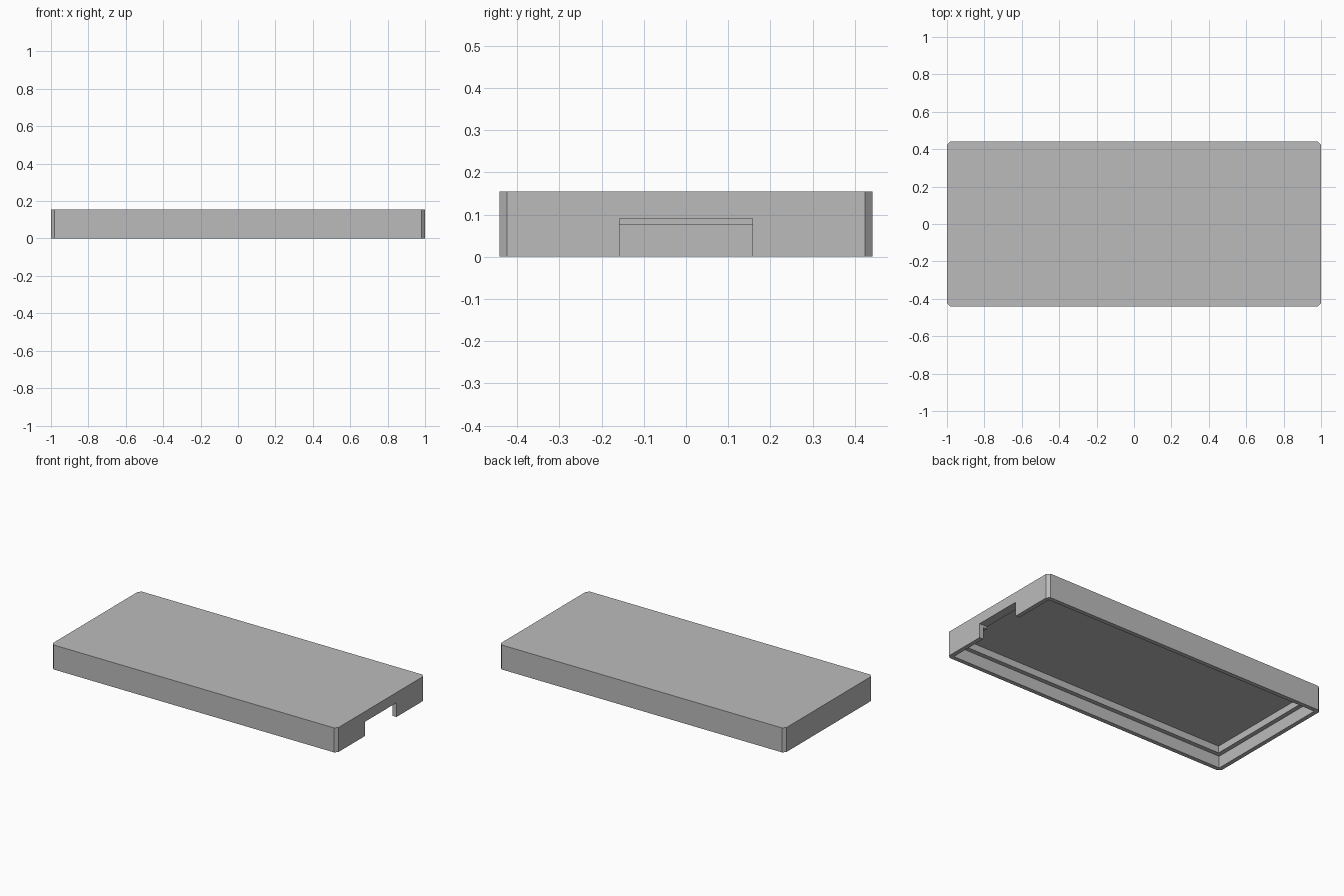
import bpy
import bmesh

LENGTH, WIDTH, HEIGHT = 2.0, 0.884, 0.155
CHAMFER = 0.018
RIM, LEDGE = 0.027, 0.028          # lip thickness, ledge width
LEDGE_Z, CEILING_Z = 0.075, 0.118
NOTCH_WIDTH, NOTCH_Z = 0.315, 0.09

default_cube = bpy.data.objects.get("Cube")
if default_cube:
    bpy.data.objects.remove(default_cube, do_unlink=True)

grey = bpy.data.materials.new("plain grey")
grey.use_nodes = True
grey.diffuse_color = (0.5, 0.5, 0.5, 1)
grey.node_tree.nodes["Principled BSDF"].inputs["Base Color"].default_value = (0.5, 0.5, 0.5, 1)


def block(name, x, y, z, chamfer=0.0):
    """Box from (min, max) ranges, with optional chamfered upright edges."""
    bm = bmesh.new()
    bmesh.ops.create_cube(bm, size=1)
    for v in bm.verts:
        for axis, (low, high) in enumerate((x, y, z)):
            v.co[axis] = high if v.co[axis] > 0 else low
    if chamfer:
        upright = [e for e in bm.edges if abs(e.verts[0].co.z - e.verts[1].co.z) > 0.01]
        bmesh.ops.bevel(bm, geom=upright, offset=chamfer, segments=1, affect='EDGES')
    mesh = bpy.data.meshes.new(name)
    bm.to_mesh(mesh)
    bm.free()
    mesh.materials.append(grey)
    obj = bpy.data.objects.new(name, mesh)
    bpy.context.collection.objects.link(obj)
    return obj


def inset_block(name, inset, top):
    """Cutter that leaves a wall of the given thickness below the given height."""
    x, y = LENGTH / 2 - inset, WIDTH / 2 - inset
    return block(name, (-x, x), (-y, y), (-0.05, top))


# Lid body
lid = block("lid", (-LENGTH / 2, LENGTH / 2), (-WIDTH / 2, WIDTH / 2), (0, HEIGHT), CHAMFER)

# Stepped cavity underneath and the opening in one end wall
cutters = [
    inset_block("lip_recess_cutter", RIM, LEDGE_Z),
    inset_block("cavity_cutter", RIM + LEDGE, CEILING_Z),
    block("end_notch_cutter", (LENGTH / 2 - 0.1, LENGTH / 2 + 0.05),
          (-NOTCH_WIDTH / 2, NOTCH_WIDTH / 2), (-0.06, NOTCH_Z)),
]
for cutter in cutters:
    cutter.hide_render = True
    cutter.hide_viewport = True
    cutter.display_type = 'WIRE'
    cut = lid.modifiers.new(cutter.name, 'BOOLEAN')
    cut.operation = 'DIFFERENCE'
    cut.solver = 'EXACT'
    cut.object = cutter
